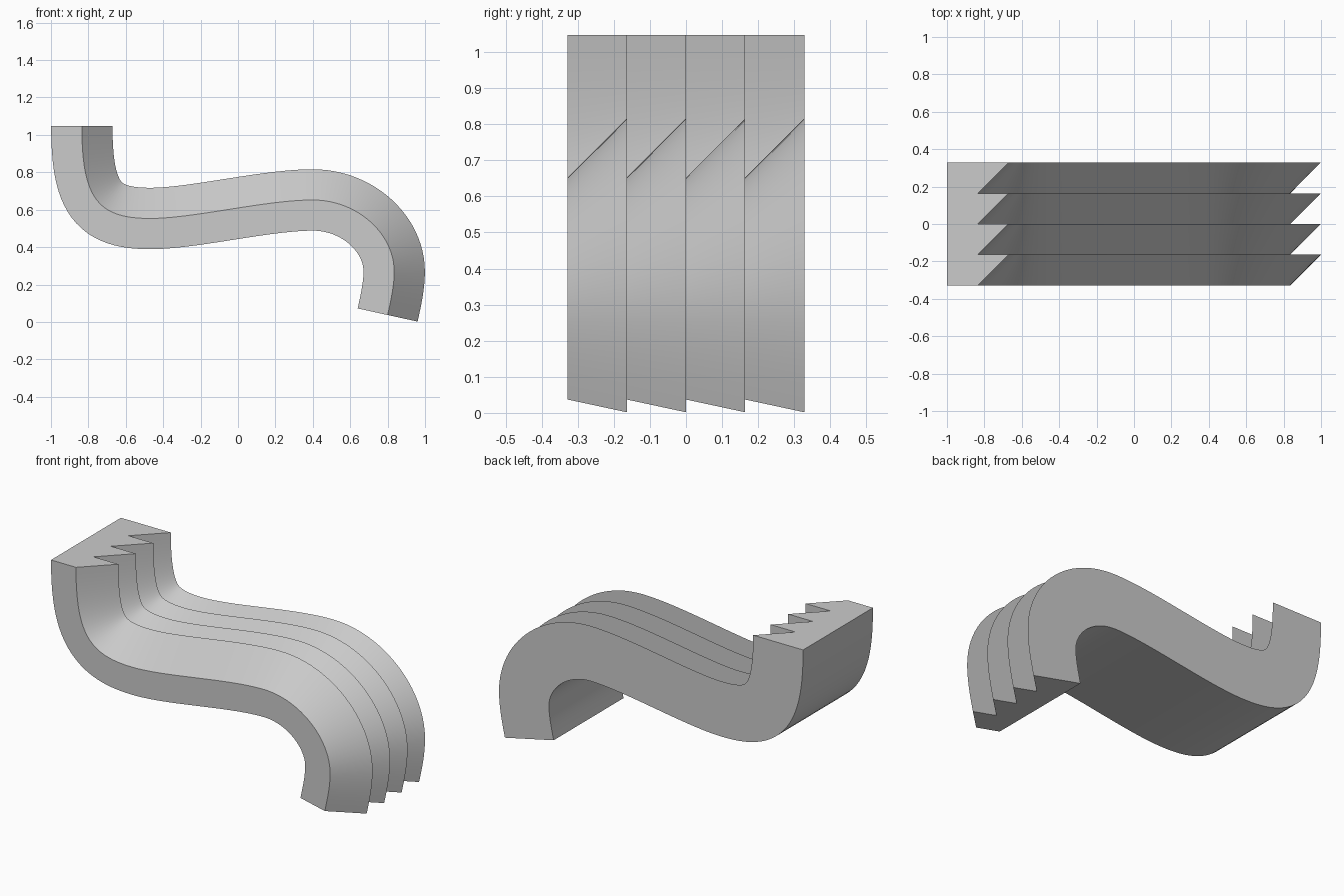
import bpy, bmesh, math
from mathutils import Vector
from mathutils.geometry import interpolate_bezier

cube = bpy.data.objects.get("Cube")
if cube:
    bpy.data.objects.remove(cube)

HALF = 0.164          # half thickness, also the width of one ridge
RIDGES = 4
STEPS = 25

grey = bpy.data.materials.new("plain grey")
grey.use_nodes = True
COLOUR = (0.6, 0.6, 0.6, 1)
grey.diffuse_color = COLOUR
grey.node_tree.nodes["Principled BSDF"].inputs["Base Color"].default_value = COLOUR

# S-shaped centre line in x and z: (point, incoming handle, outgoing handle)
knots = [
    ((-0.835, 1.047), None, (-0.835, 0.66)),
    ((-0.47, 0.553), (-0.75, 0.553), (-0.24, 0.553)),
    ((0.40, 0.652), (0.15, 0.652), (0.64, 0.652)),
    ((0.835, 0.27), (0.835, 0.47), (0.835, 0.19)),
    ((0.80, 0.037), (0.816, 0.11), None),
]
path = []
for a, b in zip(knots, knots[1:]):
    pts = interpolate_bezier(*map(Vector, (a[0], a[2], b[1], b[0])), STEPS)
    path += pts if not path else pts[1:]

# Saw-tooth cross-section: (y, offset from centre line)
left = -RIDGES / 2 * HALF
section = [(left, -HALF), (-left, -HALF)]
for i in reversed(range(RIDGES)):
    section += [(left + (i + 1) * HALF, HALF), (left + i * HALF, 0)]

# Sweep the section along the path
bm = bmesh.new()
rings = []
for i, p in enumerate(path):
    t = (path[min(i + 1, len(path) - 1)] - path[max(i - 1, 0)]).normalized()
    if i == 0:
        t = Vector((0, -1))
    n = Vector((-t.y, t.x))
    rings.append([bm.verts.new((p.x + n.x * o, y, p.y + n.y * o)) for y, o in section])
for r, s in zip(rings, rings[1:]):
    for k in range(len(section)):
        j = (k + 1) % len(section)
        bm.faces.new((r[k], r[j], s[j], s[k]))
bm.faces.new(rings[0])
bm.faces.new(rings[-1][::-1])
bmesh.ops.recalc_face_normals(bm, faces=bm.faces)
mesh = bpy.data.meshes.new("ridged_band")
bm.to_mesh(mesh)
bm.free()
mesh.materials.append(grey)
band = bpy.data.objects.new("ridged_band", mesh)
bpy.context.collection.objects.link(band)
bpy.context.view_layer.objects.active = band
band.select_set(True)
bpy.ops.object.shade_smooth_by_angle(angle=math.radians(30))
